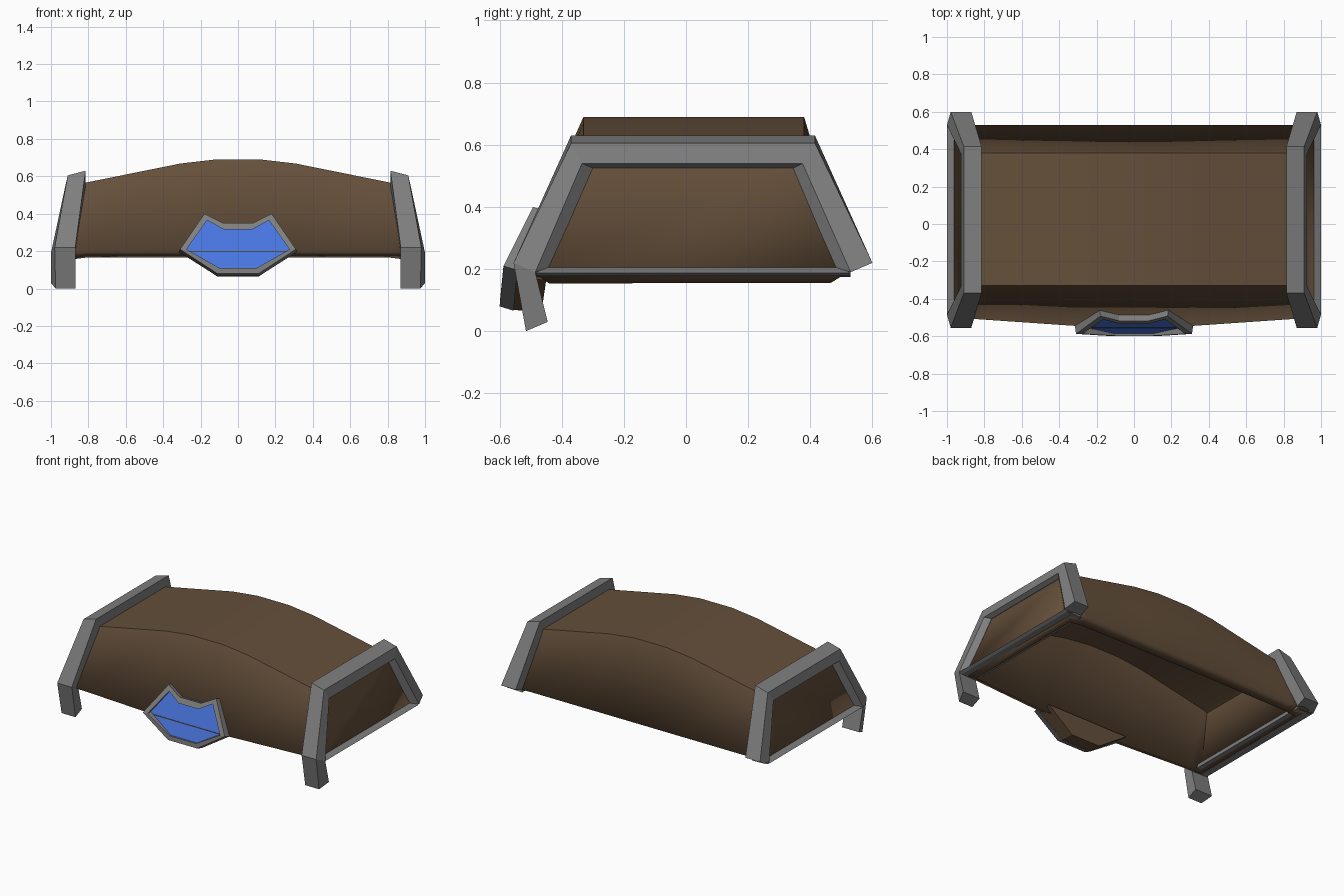
import bpy, bmesh

cube = bpy.data.objects.get("Cube")
if cube:
    bpy.data.objects.remove(cube, do_unlink=True)


def material(name, rgb):
    m = bpy.data.materials.new(name)
    m.use_nodes = True
    m.diffuse_color = (*rgb, 1)
    m.node_tree.nodes["Principled BSDF"].inputs["Base Color"].default_value = (*rgb, 1)
    return m


BROWN = material("brown wood", (0.13, 0.079, 0.043))
GRAY = material("gray metal", (0.21, 0.21, 0.21))
BLUE = material("blue gem", (0.066, 0.18, 0.75))


def loft(name, sections, mat, ring=True, caps=True, cyclic=False):
    """Skin a row of equal point lists; ring closes each section, cyclic joins last to first."""
    bm = bmesh.new()
    rows = [[bm.verts.new(p) for p in s] for s in sections]
    n = len(rows[0])
    pairs = list(zip(rows, rows[1:]))
    if cyclic:
        pairs.append((rows[-1], rows[0]))
    for a, b in pairs:
        for i in range(n if ring else n - 1):
            j = (i + 1) % n
            bm.faces.new((a[i], a[j], b[j], b[i]))
    if caps:
        bm.faces.new(rows[0])
        bm.faces.new(rows[-1])
    bmesh.ops.recalc_face_normals(bm, faces=bm.faces)
    mesh = bpy.data.meshes.new(name)
    bm.to_mesh(mesh)
    bm.free()
    mesh.materials.append(mat)
    obj = bpy.data.objects.new(name, mesh)
    bpy.context.collection.objects.link(obj)
    return obj


# Arched hollow lid: bottom x, top x, top height, front edge y
half = [(0.12, 0.12, 0.69, -0.55), (0.31, 0.31, 0.668, -0.545),
        (0.82, 0.82, 0.565, -0.51), (0.965, 0.885, 0.552, -0.5)]
stations = [(-a, -b, z, y) for a, b, z, y in reversed(half)] + half
lid = loft("lid_shell", [[(xb, yf, 0.195), (xt, -0.33, zt), (xt, 0.38, zt), (xb, 0.53, 0.195)]
                         for xb, xt, zt, yf in stations], BROWN, ring=False)
# Keep the outer skin facing out before giving it thickness
bm = bmesh.new()
bm.from_mesh(lid.data)
bm.normal_update()
if max(bm.faces, key=lambda f: f.calc_center_median().z).normal.z < 0:
    bmesh.ops.reverse_faces(bm, faces=bm.faces)
bm.to_mesh(lid.data)
bm.free()
wall = lid.modifiers.new("wall", 'SOLIDIFY')
wall.thickness = 0.07
wall.offset = -1
wall.use_even_offset = True
bpy.ops.object.select_all(action='DESELECT')
lid.select_set(True)
bpy.context.view_layer.objects.active = lid
bpy.ops.object.shade_smooth_by_angle()

# Metal end frames: per corner, outer y, inner y, panel y, then low or top
corners = [(-0.555, -0.485, -0.44, False), (-0.37, -0.335, -0.30, True),
           (0.415, 0.375, 0.345, True), (0.60, 0.53, 0.48, False)]
for side, s in (("left", 1), ("right", -1)):
    bars = []
    for yo, yi, yp, top in corners:
        if top:
            bars.append([(s * 0.91, yo, 0.605), (s * 0.925, yi, 0.54), (s * 0.895, yp, 0.525),
                         (s * 0.815, yi, 0.54), (s * 0.815, yo, 0.63)])
        else:
            bars.append([(s * 0.98, yo, 0.22), (s, yi, 0.19), (s * 0.96, yp, 0.205),
                         (s * 0.87, yi, 0.19), (s * 0.87, yo, 0.22)])
    loft(side + "_end_frame", bars, GRAY)

    # Thin rail under the end panel
    loft(side + "_bottom_rail", [[(s, y, 0.188), (s * 0.96, y * 0.92, 0.207),
                                  (s * 0.87, y, 0.2), (s * 0.87, y, 0.175), (s * 0.98, y, 0.178)]
                                 for y in (-0.485, 0.53)], GRAY)

    # Short front leg
    loft(side + "_front_leg", [
        [(s * 0.98, -0.555, 0.22), (s, -0.485, 0.19), (s * 0.87, -0.485, 0.19), (s * 0.87, -0.555, 0.22)],
        [(s * 0.975, -0.515, 0), (s, -0.445, 0.03), (s * 0.87, -0.445, 0.03), (s * 0.87, -0.515, 0)],
    ], GRAY)


# Clasp on the front, bent at its widest point
def clasp_y(z):
    return -0.59 + (0.5 if z > 0.205 else 0.08) * (z - 0.205)


def gem_y(z):
    return -0.49 - 0.37 * (0.37 - z)


def mirrored(points):
    return points + [(-x, z) for x, z in reversed(points)]


outer = mirrored([(0.11, 0.08), (0.31, 0.21), (0.18, 0.40), (0.08, 0.35)])
inner = mirrored([(0.10, 0.11), (0.275, 0.21), (0.165, 0.365), (0.075, 0.315)])
loft("clasp_frame", [[(xo, clasp_y(zo), zo), (xi, clasp_y(zi), zi), (xi, gem_y(zi) + 0.005, zi),
                      (xo * 1.02, clasp_y(zo) + 0.045, zo - 0.014)]
                     for (xo, zo), (xi, zi) in zip(outer, inner)], GRAY, caps=False, cyclic=True)
loft("clasp_gem", [[(x, gem_y(z) + d, z) for x, z in inner] for d in (0, 0.008)], BLUE)

# Wooden tongue behind the clasp, hanging below the lid rim
tongue = [(-0.31, 0.2), (-0.11, 0.068), (0.11, 0.068), (0.31, 0.2)]
loft("clasp_tongue", [[(x, -0.555, z) for x, z in tongue],
                      [(x, -0.465 + 0.15 * (z - 0.068), z - 0.004) for x, z in tongue]], BROWN)
